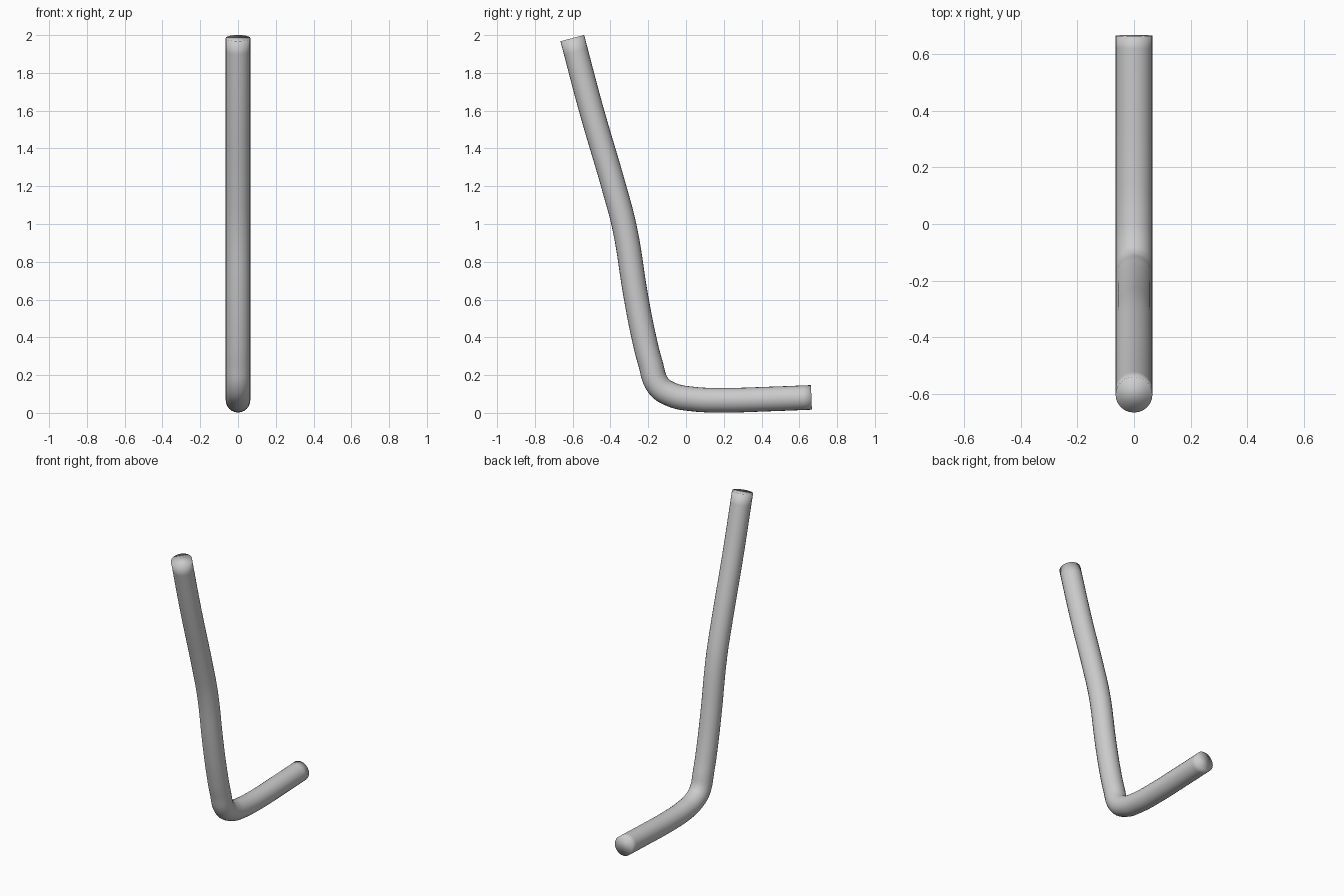
import bpy
import bmesh

if "Cube" in bpy.data.objects:
    bpy.data.objects.remove(bpy.data.objects["Cube"])

RADIUS = 0.065
# Centre line of the bent rod in the side plane (y, z), top to tip
PATH = [(-0.602, 1.984), (-0.50, 1.60), (-0.383, 1.20), (-0.325, 0.98),
        (-0.266, 0.62), (-0.223, 0.40), (-0.189, 0.265), (-0.145, 0.143),
        (-0.075, 0.096), (0.03, 0.074), (0.20, 0.067), (0.43, 0.073),
        (0.664, 0.082)]

# Bent rod: round bevel swept along a smooth path
curve = bpy.data.curves.new("bent_rod", "CURVE")
curve.dimensions = "3D"
curve.bevel_depth = RADIUS
curve.bevel_resolution = 10
curve.resolution_u = 6
curve.use_fill_caps = True
spline = curve.splines.new("BEZIER")
spline.bezier_points.add(len(PATH) - 1)
for point, (y, z) in zip(spline.bezier_points, PATH):
    point.co = (0, y, z)
    point.handle_left_type = point.handle_right_type = "AUTO"

rod = bpy.data.objects.new("bent_rod", curve)
bpy.context.collection.objects.link(rod)
bpy.context.view_layer.objects.active = rod
rod.select_set(True)
bpy.ops.object.convert(target="MESH")
rod = bpy.context.object

# Weld the end caps and shade smooth
bm = bmesh.new()
bm.from_mesh(rod.data)
bmesh.ops.remove_doubles(bm, verts=bm.verts, dist=0.0005)
bmesh.ops.recalc_face_normals(bm, faces=bm.faces)
for face in bm.faces:
    face.smooth = True
bm.to_mesh(rod.data)
bm.free()
